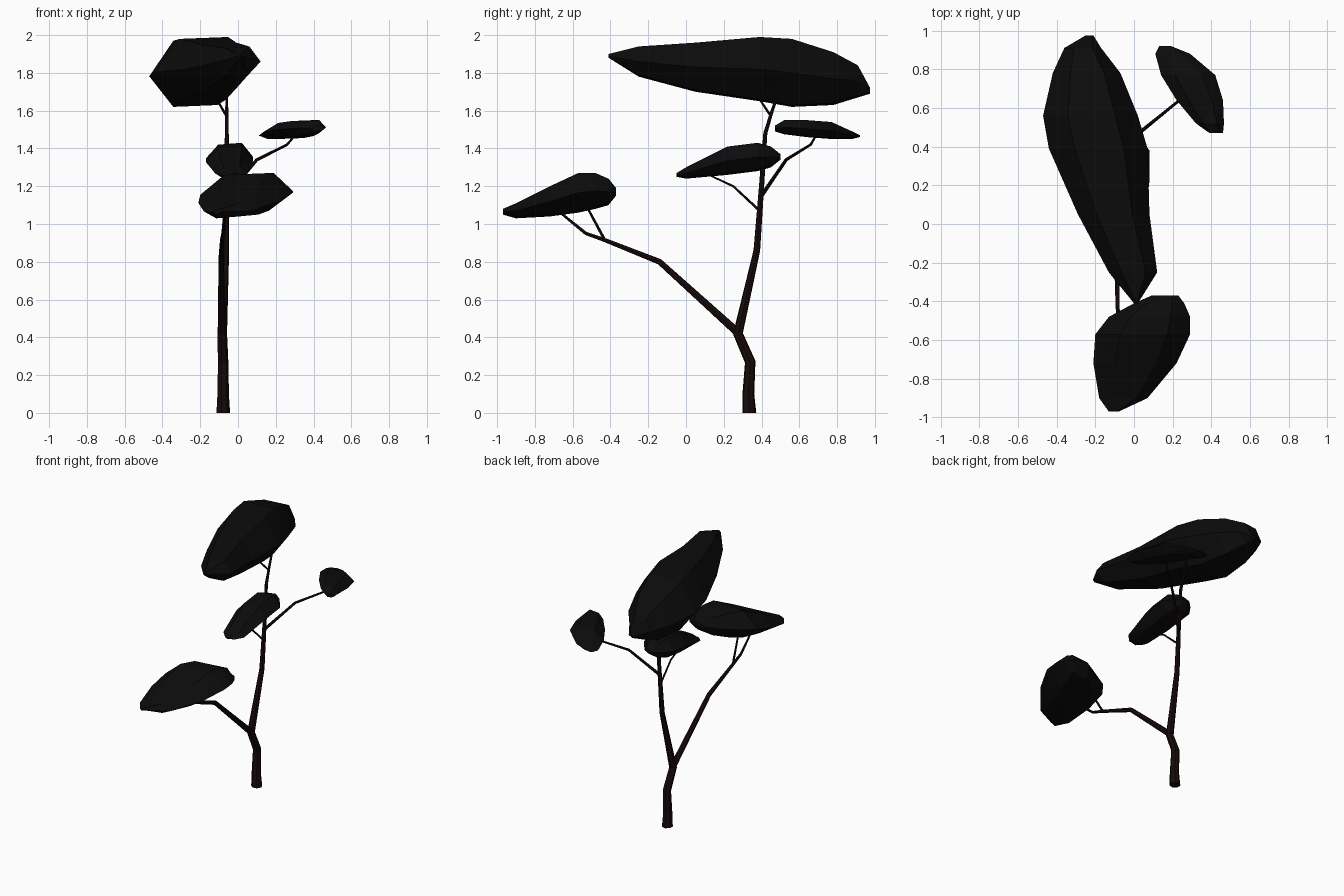
import bpy
import bmesh
import math
from mathutils import Vector

default_cube = bpy.data.objects.get("Cube")
if default_cube:
    bpy.data.objects.remove(default_cube, do_unlink=True)


def make_material(name, colour):
    mat = bpy.data.materials.new(name)
    mat.use_nodes = True
    mat.diffuse_color = colour
    bsdf = next(n for n in mat.node_tree.nodes if n.type == 'BSDF_PRINCIPLED')
    bsdf.inputs["Base Color"].default_value = colour
    bsdf.inputs["Roughness"].default_value = 0.9
    return mat


bark = make_material("dark_bark", (0.009, 0.003, 0.003, 1))
leaves = make_material("black_foliage", (0.0035, 0.0035, 0.0035, 1))


def loft(name, rings, material):
    """Skin a list of equal-sized point rings and cap both ends."""
    bm = bmesh.new()
    loops = [[bm.verts.new(p) for p in ring] for ring in rings]
    for a, b in zip(loops, loops[1:]):
        for i in range(len(a)):
            j = (i + 1) % len(a)
            bm.faces.new((a[i], a[j], b[j], b[i]))
    bm.faces.new(loops[0][::-1])
    bm.faces.new(loops[-1])
    bmesh.ops.triangulate(bm, faces=bm.faces[:])
    bmesh.ops.recalc_face_normals(bm, faces=bm.faces[:])
    mesh = bpy.data.meshes.new(name)
    bm.to_mesh(mesh)
    bm.free()
    mesh.materials.append(material)
    obj = bpy.data.objects.new(name, mesh)
    bpy.context.collection.objects.link(obj)
    return obj


def limb(name, points, sides=7):
    """Tapered tube through (x, y, z, radius) points."""
    centres = [Vector(p[:3]) for p in points]
    last = len(points) - 1
    rings = []
    for i, centre in enumerate(centres):
        before = (centre - centres[max(i - 1, 0)]).normalized()
        after = (centres[min(i + 1, last)] - centre).normalized()
        tangent = (before + after).normalized()
        if i == 0 and centre.z == 0:
            tangent = Vector((0, 0, 1))
        across = Vector((1, 0, 0))
        across = (across - tangent * across.dot(tangent)).normalized()
        up = tangent.cross(across)
        ring = []
        for k in range(sides):
            t = math.tau * k / sides
            ring.append(centre + points[i][3] * (across * math.cos(t) + up * math.sin(t)))
        rings.append(ring)
    return loft(name, rings, bark)


def canopy(name, stations, tilt=0.01):
    """Faceted leaf pad from (y, left x, right x, bottom z, top z) sections."""
    rings = []
    for y, x0, x1, z0, z1 in stations:
        def at(u, v):
            return Vector((x0 + (x1 - x0) * u, y, z0 + (z1 - z0) * v))
        lift = Vector((0, 0, tilt))
        rings.append([at(0, 0.45), at(0.26, 0), at(0.74, 0) + lift,
                      at(1, 0.5), at(0.76, 1), at(0.26, 1) - lift])
    return loft(name, rings, leaves)


# Trunk and main limbs
limb("trunk", [(-0.08, 0.335, 0, 0.038), (-0.08, 0.33, 0.1, 0.032),
               (-0.08, 0.34, 0.27, 0.029), (-0.085, 0.275, 0.42, 0.027),
               (-0.065, 0.375, 0.86, 0.018), (-0.06, 0.4, 1.2, 0.014),
               (-0.06, 0.42, 1.48, 0.011), (-0.06, 0.45, 1.58, 0.009),
               (-0.06, 0.49, 1.7, 0.007)])
limb("front_branch", [(-0.085, 0.28, 0.42, 0.022), (-0.09, -0.14, 0.8, 0.016),
                      (-0.085, -0.43, 0.915, 0.011), (-0.08, -0.53, 0.95, 0.009),
                      (-0.07, -0.69, 1.08, 0.006)])
limb("back_branch", [(-0.06, 0.4, 1.15, 0.011), (0.1, 0.53, 1.34, 0.009),
                     (0.26, 0.66, 1.42, 0.007), (0.32, 0.7, 1.49, 0.005)])

# Thin twigs reaching into the leaf pads
limb("front_twig", [(-0.085, -0.43, 0.915, 0.008), (-0.06, -0.54, 1.12, 0.006)])
limb("middle_twig", [(-0.06, 0.39, 1.07, 0.007), (-0.05, 0.25, 1.2, 0.006),
                     (-0.05, 0.1, 1.27, 0.004)])
limb("top_twig", [(-0.06, 0.45, 1.57, 0.007), (-0.13, 0.37, 1.69, 0.005)])

# Leaf pads
canopy("top_canopy", [
    (-0.41, 0, 0.02, 1.88, 1.9), (-0.25, -0.13, 0.12, 1.78, 1.94),
    (0.05, -0.29, 0.08, 1.7, 1.96), (0.39, -0.44, 0.07, 1.65, 1.99),
    (0.56, -0.47, 0.02, 1.62, 1.98), (0.78, -0.42, -0.07, 1.63, 1.91),
    (0.91, -0.36, -0.17, 1.67, 1.84), (0.975, -0.25, -0.21, 1.69, 1.72)])
canopy("front_canopy", [
    (-0.97, -0.13, -0.08, 1.05, 1.08), (-0.9, -0.18, 0.07, 1.03, 1.11),
    (-0.72, -0.21, 0.22, 1.04, 1.2), (-0.57, -0.2, 0.29, 1.06, 1.27),
    (-0.48, -0.13, 0.29, 1.08, 1.27), (-0.41, 0, 0.26, 1.1, 1.24),
    (-0.37, 0.09, 0.23, 1.15, 1.19)])
canopy("middle_canopy", [
    (-0.05, -0.07, 0, 1.25, 1.27), (0, -0.12, 0.05, 1.24, 1.3),
    (0.22, -0.17, 0.08, 1.26, 1.41), (0.38, -0.17, 0.08, 1.28, 1.43),
    (0.45, -0.12, 0.03, 1.3, 1.41), (0.5, -0.07, -0.01, 1.34, 1.37)])
canopy("back_canopy", [
    (0.47, 0.39, 0.46, 1.49, 1.52), (0.52, 0.32, 0.465, 1.475, 1.55),
    (0.64, 0.22, 0.46, 1.46, 1.55), (0.77, 0.14, 0.42, 1.45, 1.54),
    (0.88, 0.11, 0.29, 1.45, 1.49), (0.92, 0.13, 0.19, 1.46, 1.47)], tilt=0.005)
